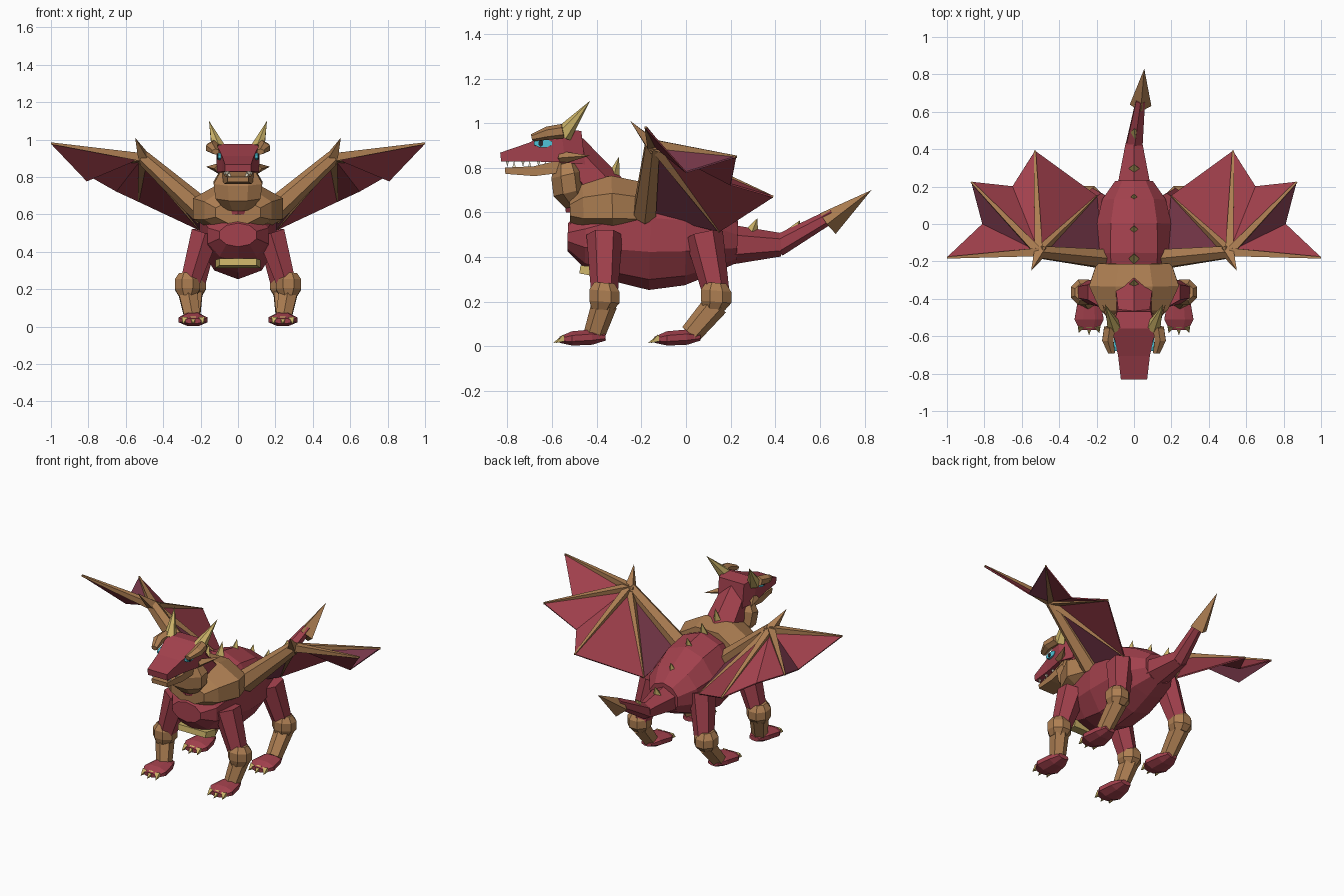
import bpy, bmesh, math
from mathutils import Vector

cube = bpy.data.objects.get("Cube")
if cube:
    bpy.data.objects.remove(cube)


def material(name, r, g, b):
    m = bpy.data.materials.new(name)
    m.use_nodes = True
    m.diffuse_color = (r, g, b, 1)
    bsdf = next(n for n in m.node_tree.nodes if n.type == 'BSDF_PRINCIPLED')
    bsdf.inputs["Base Color"].default_value = (r, g, b, 1)
    bsdf.inputs["Roughness"].default_value = 0.9
    return m


RED = material("scale_red", 0.36, 0.052, 0.073)
PURPLE = material("membrane_plum", 0.19, 0.04, 0.07)
TAN = material("plate_tan", 0.42, 0.21, 0.085)
HORN = material("horn_yellow", 0.60, 0.45, 0.14)
CYAN = material("eye_cyan", 0.08, 0.55, 0.68)
DARK = material("pupil_dark", 0.02, 0.02, 0.025)
CREAM = material("tooth_cream", 0.8, 0.74, 0.58)


def finish(name, bm, mats):
    bmesh.ops.remove_doubles(bm, verts=bm.verts, dist=1e-5)
    bmesh.ops.recalc_face_normals(bm, faces=bm.faces)
    mesh = bpy.data.meshes.new(name)
    bm.to_mesh(mesh)
    bm.free()
    for m in mats:
        mesh.materials.append(m)
    ob = bpy.data.objects.new(name, mesh)
    bpy.context.scene.collection.objects.link(ob)
    return ob


def tube(name, mat, sides, stations, flat=True, flip=1):
    """Loft of polygon rings; a station is (x, y, z, half width, half height)."""
    bm = bmesh.new()
    pts = [Vector((s[0] * flip, s[1], s[2])) for s in stations]
    d = (pts[-1] - pts[0]).normalized()
    ref = Vector((0, 1, 0)) if abs(d.x) > 0.7 else Vector((1, 0, 0))
    u = (ref - d * ref.dot(d)).normalized()
    v = d.cross(u)
    off = math.pi / sides if flat else 0
    k = 1 / math.cos(math.pi / sides) if flat else 1
    rings = []
    for p, s in zip(pts, stations):
        ring = []
        for i in range(sides):
            a = off + math.tau * i / sides
            ring.append(bm.verts.new(p + u * s[3] * k * math.cos(a) + v * s[4] * k * math.sin(a)))
        rings.append(ring)
    for a, b in zip(rings, rings[1:]):
        for i in range(sides):
            j = (i + 1) % sides
            bm.faces.new((a[i], a[j], b[j], b[i]))
    bm.faces.new(rings[0])
    bm.faces.new(rings[-1])
    return finish(name, bm, [mat])


def pair(name, *args, **kw):
    for label, s in (("left", 1), ("right", -1)):
        tube(label + "_" + name, *args, flip=s, **kw)


def spike(base, tip, r):
    return [(*base, r, r), (*tip, 0, 0)]


def along_y(*rows):
    return [(0, y, z, w, h) for y, z, w, h in rows]


# Body, chest collar and belly plate
tube("body", RED, 10, along_y(
    (-.53, .49, .10, .06), (-.45, .485, .16, .13), (-.31, .50, .185, .20), (-.16, .50, .205, .235),
    (0, .495, .20, .21), (.13, .485, .17, .15), (.23, .47, .10, .09)))
tube("chest_collar", TAN, 8, along_y(
    (-.52, .61, .12, .06), (-.46, .62, .18, .115), (-.33, .63, .24, .135), (-.21, .62, .20, .12)))
tube("belly_plate", HORN, 4, along_y((-.475, .345, .10, .018), (-.40, .335, .12, .022)))

# Neck and throat
tube("neck", RED, 6, [(0, -.36, .69, .10, .085), (0, -.53, .87, .08, .08)])
tube("throat", TAN, 8, [(0, -.49, .63, .07, .05), (0, -.52, .69, .12, .075),
                        (0, -.53, .77, .13, .075), (0, -.54, .84, .09, .05)])
tube("throat_base", RED, 6, [(0, -.48, .60, .05, .05), (0, -.48, .68, .08, .06)])

# Head
tube("head", RED, 4, along_y((-.83, .848, .07, .02), (-.70, .87, .085, .042),
                             (-.58, .895, .11, .07), (-.55, .90, .115, .078), (-.46, .89, .09, .075)))
tube("jaw", TAN, 4, along_y((-.81, .787, .055, .014), (-.68, .785, .072, .022), (-.54, .81, .085, .03)))
pair("brow", TAN, 6, [(.12, -.69, .935, .018, .014), (.14, -.62, .955, .03, .026), (.13, -.55, .965, .03, .028)])
pair("horn", HORN, 6, spike((.105, -.55, .95), (.155, -.43, 1.10), .036))
pair("cheek_spike", TAN, 4, spike((.10, -.56, .845), (.17, -.43, .855), .03), flat=False)
pair("eye", CYAN, 8, [(.08, -.64, .91, .04, .02), (.108, -.64, .91, .04, .018)])
pair("pupil", DARK, 6, [(.10, -.65, .91, .01, .014), (.111, -.65, .91, .01, .014)])
for i, y in enumerate((-.80, -.73, -.66)):
    x = .055 + .008 * i
    pair("upper_tooth_%d" % i, CREAM, 4, spike((x, y, .836), (x, y, .805), .009))
    pair("lower_tooth_%d" % i, CREAM, 4, spike((x - .01, y + .03, .80), (x - .01, y + .03, .832), .008))

# Legs: thigh, knee, shin, foot and claws
for label, thigh, knee_x, knee_y, ankle_y, foot_y in (
        ("front", (.175, -.365, .50, .075, .07), .27, -.365, -.41, -.47),
        ("rear", (.175, .08, .50, .07, .075), .24, .135, .02, -.045)):
    pair(label + "_thigh", RED, 6, [thigh, (knee_x - .015, knee_y, .24, .052, .052)])
    pair(label + "_knee", TAN, 8, [(knee_x, knee_y + dy, z, r, r) for dy, z, r in (
        (0, .285, .045), (0, .25, .068), (0, .20, .068), (-.01, .165, .048))])
    pair(label + "_shin", TAN, 6, [(knee_x, knee_y, .19, .05, .05), (.245, ankle_y, .055, .042, .042)])
    pair(label + "_foot", RED, 8, [(.24, foot_y + dy, z, w, h) for dy, z, w, h in (
        (.11, .042, .035, .015), (.05, .042, .062, .034), (-.04, .036, .078, .032), (-.095, .03, .05, .014))])
    for k in (-1, 0, 1):
        pair("%s_claw_%d" % (label, k + 2), HORN, 4, spike(
            (.24 + k * .045, foot_y - .075, .038), (.24 + k * .055, foot_y - .125 + abs(k) * .012, .016), .016))

# Tail with spear tip
tube("tail_base", RED, 6, [(0, .10, .48, .13, .12), (0, .22, .455, .085, .075), (0, .43, .455, .045, .045)])
tube("tail_end", RED, 6, [(0, .41, .45, .045, .042), (.035, .66, .59, .024, .026)])
tube("tail_spear", TAN, 4, [(.035, .635, .55, .058, .058), (.055, .83, .70, 0, 0)], flat=False)

# Spine spikes
for i, (y, z, h) in enumerate(((-.33, .74, .11), (-.19, .71, .10), (-.04, .68, .09),
                               (.13, .59, .08), (.29, .50, .075), (.48, .505, .06))):
    tube("spine_spike_%d" % (i + 1), HORN, 4, spike((.008 * (i == 5), y, z), (0, y + .03, z + h), .036), flat=False)

# Wings: arm, thumb claw, fingers and folded membrane
SHOULDER, WRIST, HIP = (.17, -.185, .60), (.51, -.15, .905), (.20, .15, .515)
TIPS = [(1.0, -.18, .98), (.87, .225, .85), (.53, .39, .67)]
NOTCHES = [(.81, 0, .78), (.65, .20, .725)]
pair("wing_arm", TAN, 6, [(*SHOULDER, .05, .06), (*WRIST, .032, .034)])
pair("wing_thumb", TAN, 4, spike((.50, -.14, .89), (.55, -.25, 1.01), .03))
for i, tip in enumerate(TIPS + [HIP]):
    pair("wing_finger_%d" % (i + 1), TAN, 4, [(*WRIST, .022, .022), (*tip, .005, .005)])

for label, s in (("left", 1), ("right", -1)):
    bm = bmesh.new()
    outline = [TIPS[0], NOTCHES[0], TIPS[1], NOTCHES[1], TIPS[2], HIP, SHOULDER]
    hub, *edge = [bm.verts.new((x * s, y, z)) for x, y, z in [WRIST] + outline]
    for i, (a, b) in enumerate(zip(edge, edge[1:])):
        face = bm.faces.new((hub, a, b))
        face.material_index = int(i in (1, 5))
    wing = finish(label + "_wing_membrane", bm, [RED, PURPLE])
    solid = wing.modifiers.new("thickness", 'SOLIDIFY')
    solid.thickness = .008
    solid.offset = 0
